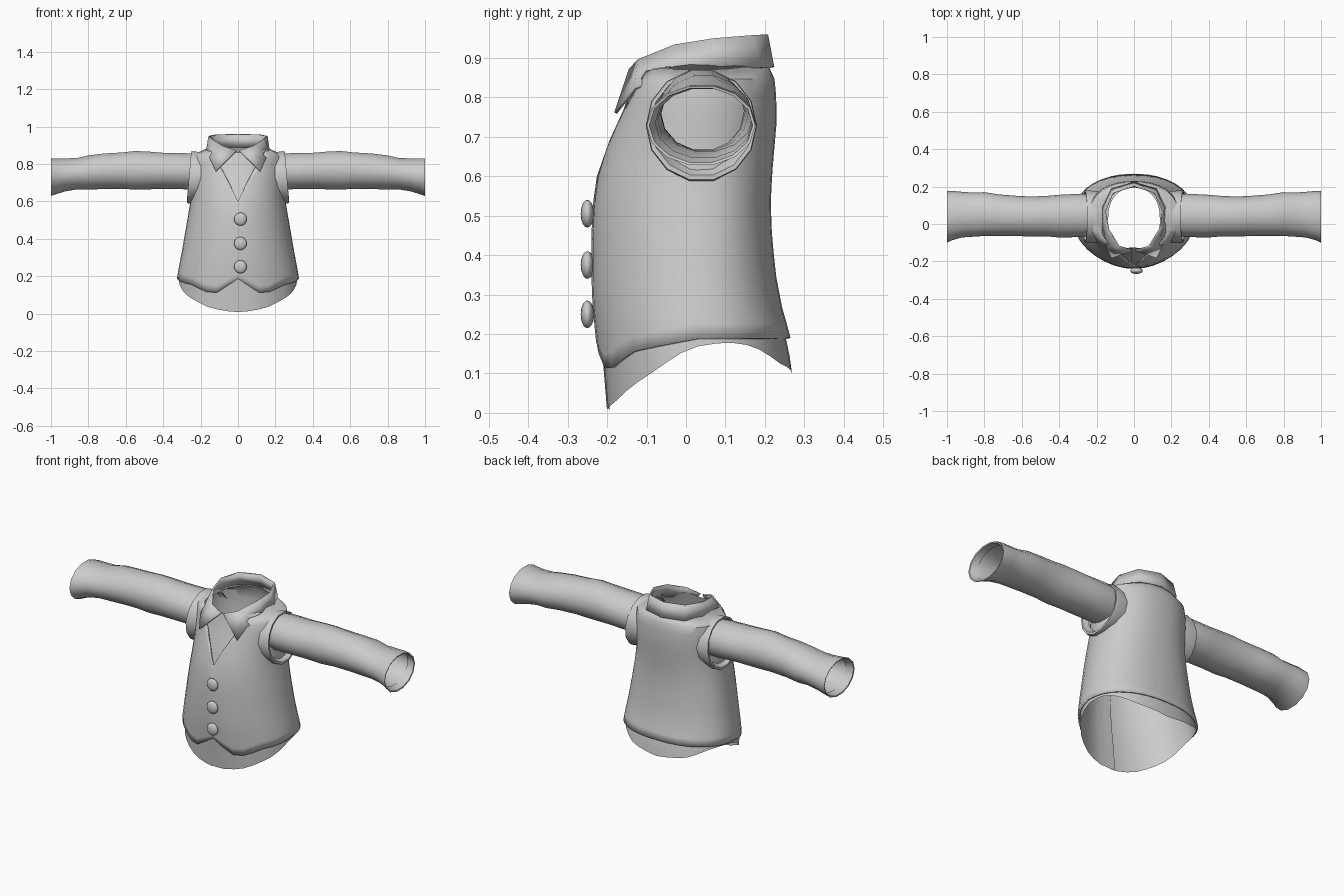
import bpy, math
from math import sin, cos, radians

cube = bpy.data.objects.get("Cube")
if cube:
    bpy.data.objects.remove(cube, do_unlink=True)

grey = bpy.data.materials.new("cloth_grey")
grey.use_nodes = True
grey.diffuse_color = (0.6, 0.6, 0.6, 1)
grey.node_tree.nodes["Principled BSDF"].inputs["Base Color"].default_value = (0.6, 0.6, 0.6, 1)


def lerp_table(table, t):
    """Linear lookup in rows of (key, value, ...); returns the values."""
    t = max(table[0][0], min(table[-1][0], t))
    for a, b in zip(table, table[1:]):
        if t <= b[0]:
            f = (t - a[0]) / (b[0] - a[0])
            return [p + (q - p) * f for p, q in zip(a[1:], b[1:])]


def finish(obj, angle=40, thickness=0):
    obj.data.materials.clear()
    obj.data.materials.append(grey)
    bpy.ops.object.select_all(action='DESELECT')
    obj.select_set(True)
    bpy.context.view_layer.objects.active = obj
    bpy.ops.object.shade_smooth_by_angle(angle=radians(angle))
    if thickness:
        mod = obj.modifiers.new("thickness", 'SOLIDIFY')
        mod.thickness = thickness
        mod.offset = -1


def loft(name, rows, closed=False, angle=40, thickness=0):
    """Skin a list of equally long point rows."""
    n = len(rows[0])
    verts = [p for row in rows for p in row]
    faces = [(r * n + c, r * n + (c + 1) % n, (r + 1) * n + (c + 1) % n, (r + 1) * n + c)
             for r in range(len(rows) - 1) for c in range(n if closed else n - 1)]
    mesh = bpy.data.meshes.new(name)
    mesh.from_pydata(verts, [], faces)
    obj = bpy.data.objects.new(name, mesh)
    bpy.context.collection.objects.link(obj)
    finish(obj, angle, thickness)
    return obj


# Torso shape: height, half width, front y, back y
TORSO = [(0, .33, -.212, .285), (.12, .33, -.222, .28), (.2, .325, -.23, .263),
         (.27, .312, -.237, .243), (.35, .297, -.24, .228), (.45, .28, -.24, .218),
         (.53, .266, -.236, .215), (.6, .254, -.226, .218), (.67, .248, -.205, .224),
         (.74, .25, -.18, .23), (.8, .25, -.16, .229), (.845, .245, -.148, .225),
         (.868, .225, -.142, .218), (.888, .15, -.125, .205)]


def torso_point(deg, z, inset=0):
    """Angle is measured from the front, positive to the left."""
    hx, front, back = lerp_table(TORSO, z)
    mid = .03
    s, c = sin(radians(deg)), cos(radians(deg))
    depth = mid - front if c > 0 else back - mid
    power = 1 if c > 0 else .88
    x = math.copysign(abs(s) ** power, s) * (hx - inset)
    y = mid - math.copysign(abs(c) ** power, c) * (depth - inset)
    return (x, y, z)


def shell(name, angles, hem, top, inset, rows=18, thickness=0, lap=0):
    grid = []
    for r in range(rows + 1):
        row = []
        for i, a in enumerate(angles):
            u = abs((a + 180) % 360 - 180)
            low, high = lerp_table(hem, u)[0], lerp_table(top, u)[0]
            side = inset + (lap if i < 2 else 0)
            row.append(torso_point(a, low + (high - low) * r / rows, side))
        grid.append(row)
    return loft(name, grid, closed=not lap, thickness=thickness)


# Shirt body with an overlapping front slit and a curved tail
shell("shirt_body", [-7] + list(range(0, 351, 10)) + [357],
      [(0, .008), (15, .015), (30, .035), (60, .1), (85, .165), (105, .18), (125, .17), (150, .125), (180, .1)],
      [(0, .86), (40, .872), (90, .888), (180, .888)], .012, lap=.006)

# Waistcoat with a V neck and a pointed hem
shell("waistcoat", list(range(0, 360, 10)),
      [(0, .185), (20, .113), (30, .115), (50, .155), (90, .188), (180, .19)],
      [(0, .6), (10, .69), (20, .77), (40, .868), (90, .886), (180, .886)], 0, thickness=.008)

# Folded collar: half columns of upper and lower edge, mirrored
COLLAR = [((.008, -.145, .872), (.12, -.182, .762)),
          ((.082, -.122, .897), (.148, -.132, .825)),
          ((.14, -.03, .934), (.172, -.02, .864)),
          ((.158, .07, .95), (.17, .09, .873)),
          ((.115, .17, .958), (.12, .19, .876)),
          ((0, .208, .96), (0, .224, .877))]


def flip(p):
    return (-p[0], p[1], p[2])


columns = [(flip(t), flip(b)) for t, b in COLLAR[:-1]] + COLLAR[::-1]
collar = loft("collar", [[b for t, b in columns], [t for t, b in columns]], angle=60, thickness=.008)
collar.data.flip_normals()


def ring(x, y0, y1, z0, z1, side, lean=0, sides=14):
    pts = []
    for k in range(sides):
        a = 2 * math.pi * k / sides * side
        up = sin(a)
        pts.append((side * (x - lean * up), (y0 + y1) / 2 + (y1 - y0) / 2 * cos(a),
                    (z0 + z1) / 2 + (z1 - z0) / 2 * up))
    return pts


# Sleeve: x, y range, z range, ending in a flared cuff folded inward
SLEEVE = [(.2, -.06, .15, .66, .855), (.28, -.07, .162, .662, .86), (.4, -.072, .156, .665, .862),
          (.47, -.066, .15, .662, .868), (.55, -.068, .147, .66, .872), (.62, -.064, .15, .665, .864),
          (.72, -.064, .158, .664, .858), (.8, -.064, .17, .66, .848), (.86, -.068, .168, .662, .834),
          (.92, -.072, .172, .652, .832), (.97, -.086, .177, .637, .833), (1, -.1, .176, .626, .832),
          (.998, -.093, .169, .633, .825), (.96, -.078, .167, .645, .824)]
# Armhole band of the waistcoat
BAND = [(.19, -.1, .175, .6, .862), (.25, -.102, .18, .585, .872),
        (.262, -.1, .178, .588, .87), (.262, -.09, .17, .6, .862), (.23, -.08, .16, .62, .855)]
for side, word in ((1, "left"), (-1, "right")):
    loft(word + "_sleeve", [ring(*r, side) for r in SLEEVE], closed=True, angle=50)
    loft(word + "_armhole", [ring(*r, side, lean=.012) for r in BAND], closed=True)

# Buttons down the front
for i, z in enumerate((.505, .375, .25)):
    bpy.ops.mesh.primitive_uv_sphere_add(segments=16, ring_count=10, radius=1, location=(.013, -.25, z))
    button = bpy.context.object
    button.name = "button_%d" % (i + 1)
    button.scale = (.034, .017, .035)
    finish(button, 60)
